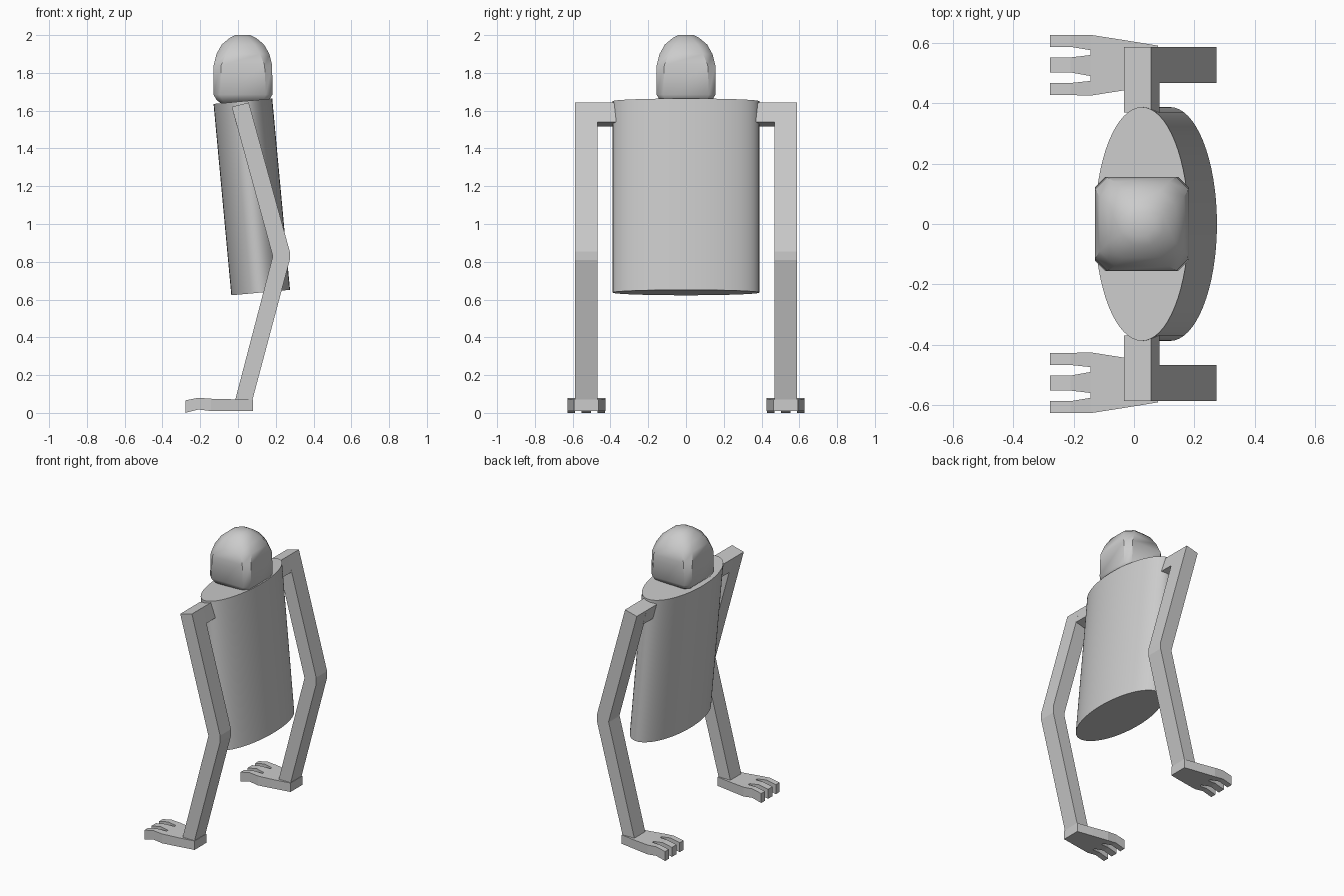
import bpy, bmesh, math
from mathutils import Vector

if "Cube" in bpy.data.objects:
    bpy.data.objects.remove(bpy.data.objects["Cube"])


def loft(name, rings, mirrored=False, smooth=None):
    """Skin a list of equal-length point rings and cap both ends."""
    bm = bmesh.new()
    for sy in ((1, -1) if mirrored else (1,)):
        vr = [[bm.verts.new((x, y * sy, z)) for x, y, z in r] for r in rings]
        n = len(vr[0])
        for a, b in zip(vr, vr[1:]):
            for i in range(n):
                j = (i + 1) % n
                bm.faces.new((a[i], a[j], b[j], b[i]))
        bm.faces.new(vr[0][::-1])
        bm.faces.new(vr[-1])
    bmesh.ops.recalc_face_normals(bm, faces=bm.faces)
    me = bpy.data.meshes.new(name)
    bm.to_mesh(me)
    bm.free()
    ob = bpy.data.objects.new(name, me)
    bpy.context.collection.objects.link(ob)
    if smooth:
        bpy.ops.object.select_all(action='DESELECT')
        bpy.context.view_layer.objects.active = ob
        ob.select_set(True)
        bpy.ops.object.shade_smooth_by_angle(angle=math.radians(smooth))
    return ob


def slab(x, y0, y1, z0, z1):
    """Rectangle across the limb at a given x."""
    return [(x, y0, z0), (x, y1, z0), (x, y1, z1), (x, y0, z1)]


# Torso: leaning elliptical cylinder
bottom, top = Vector((0.12, 0, 0.637)), Vector((0.026, 0, 1.65))
axis = (top - bottom).normalized()
side = Vector((axis.z, 0, -axis.x))


def ellipse(c, n=64):
    return [c + side * 0.156 * math.cos(2 * math.pi * i / n)
            + Vector((0, 0.388 * math.sin(2 * math.pi * i / n), 0)) for i in range(n)]


loft("torso", [ellipse(bottom), ellipse(top)], smooth=30)


# Head: chamfered squares stacked into a domed block
def octagon(z, h, c):
    k = h - c
    pts = [(h, -k), (h, k), (k, h), (-k, h), (-h, k), (-h, -k), (-k, -h), (k, -h)]
    return [(0.026 + x, y, z) for x, y in pts]


loft("head", [octagon(*r) for r in (
    (1.62, 0.09, 0.02), (1.655, 0.138, 0.03), (1.685, 0.156, 0.035),
    (1.84, 0.155, 0.04), (1.90, 0.14, 0.05), (1.95, 0.112, 0.05),
    (1.985, 0.07, 0.04), (2.0, 0.04, 0.025))], smooth=40)

# Arms: front/back edge points from shoulder to elbow to wrist
IN, OUT = 0.468, 0.588
edges = [((-0.033, 1.62), (0.057, 1.643)), ((0.183, 0.833), (0.274, 0.855)),
         ((0.183, 0.825), (0.274, 0.81)), ((-0.017, 0.06), (0.074, 0.06))]
loft("arms", [[(a[0], IN, a[1]), (b[0], IN, b[1]), (b[0], OUT, b[1]), (a[0], OUT, a[1])]
              for a, b in edges], mirrored=True)

# Shoulders: short bars joining arm and torso
bar = [(-0.033, 1.62), (0.057, 1.643), (0.085, 1.54), (-0.005, 1.515)]
loft("shoulders", [[(x, y, z) for x, z in bar] for y in (0.37, 0.48)], mirrored=True)

# Hands: flaring palm
loft("palms", [slab(0.08, 0.463, 0.592, 0.01, 0.072),
               slab(-0.03, 0.444, 0.61, 0.01, 0.072),
               slab(-0.145, 0.426, 0.628, 0.01, 0.075)], mirrored=True)

# Fingers: y-range at the root and at the tip
for i, (r0, r1, t0, t1) in enumerate(((0.426, 0.475, 0.428, 0.468),
                                      (0.491, 0.561, 0.503, 0.553),
                                      (0.577, 0.628, 0.588, 0.628))):
    loft(f"finger_{i + 1}", [slab(-0.144, r0, r1, 0.01, 0.075),
                             slab(-0.21, t0, t1, 0.018, 0.08),
                             slab(-0.279, t0, t1, 0.0, 0.066)], mirrored=True)
